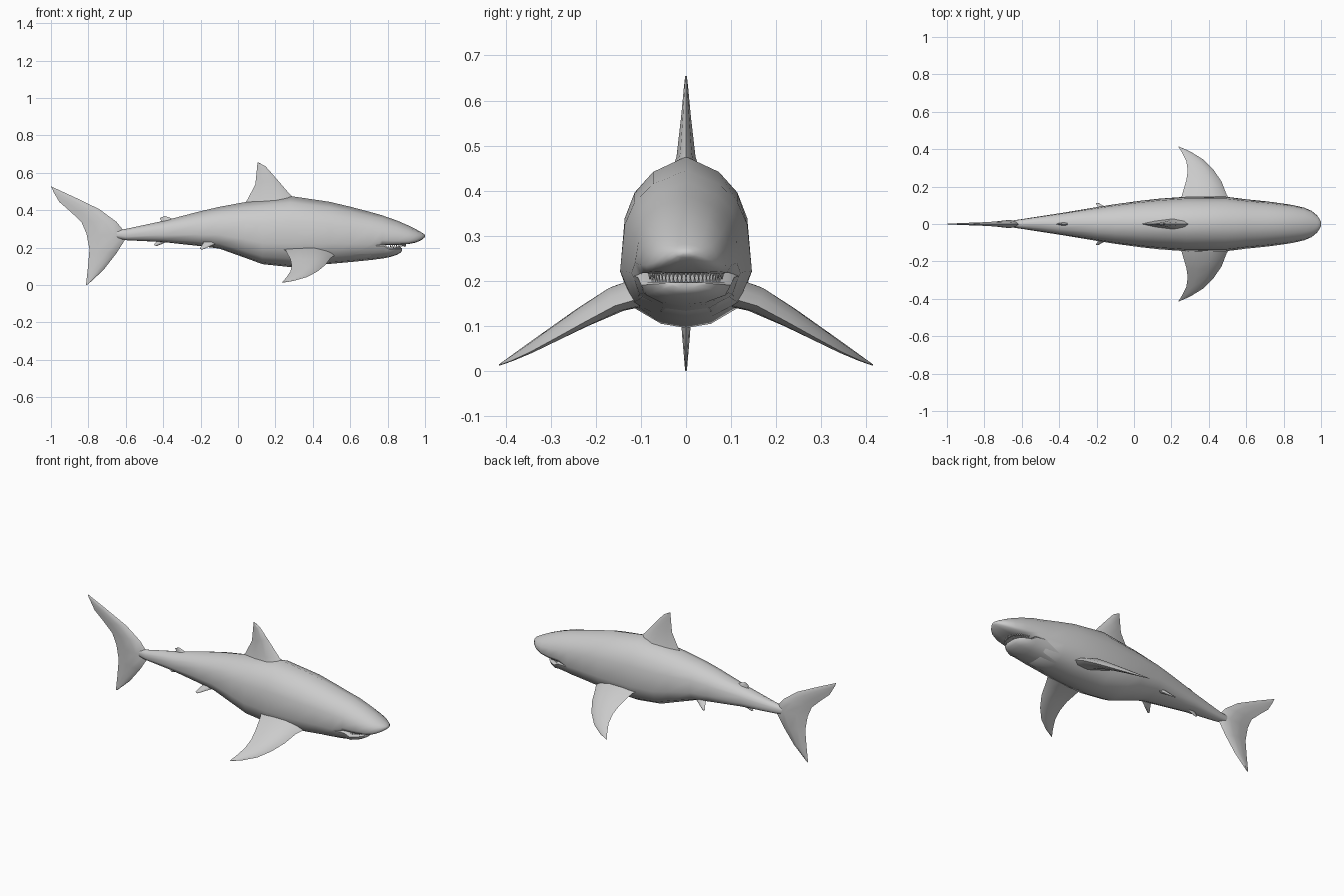
import bpy, bmesh, math
from mathutils import Vector


def finish(bm, name, angle):
    bmesh.ops.remove_doubles(bm, verts=bm.verts, dist=0.0002)
    bmesh.ops.recalc_face_normals(bm, faces=bm.faces)
    me = bpy.data.meshes.new(name)
    bm.to_mesh(me)
    bm.free()
    ob = bpy.data.objects.new(name, me)
    bpy.context.collection.objects.link(ob)
    bpy.ops.object.select_all(action='DESELECT')
    ob.select_set(True)
    bpy.context.view_layer.objects.active = ob
    bpy.ops.object.shade_smooth_by_angle(angle=math.radians(angle))
    return ob


def loft(name, rings, angle=60):
    """Skin a list of closed rings and cap both ends."""
    bm = bmesh.new()
    vs = [[bm.verts.new(p) for p in r] for r in rings]
    n = len(vs[0])
    for a, b in zip(vs, vs[1:]):
        for i in range(n):
            j = (i + 1) % n
            bm.faces.new((a[i], a[j], b[j], b[i]))
    bm.faces.new(vs[0])
    bm.faces.new(vs[-1])
    return finish(bm, name, angle)


def section(x, top, bottom, w, half):
    """Symmetric cross-section; half = (width fraction, height fraction) top to bottom."""
    right = [(x, w * u, bottom + (top - bottom) * v) for u, v in half]
    return right + [(p[0], -p[1], p[2]) for p in right[-2:0:-1]]


def fin(name, stations, normal, side=1):
    """Fin from (leading point, trailing point, half thickness) stations."""
    rings = []
    for lead, trail, t in stations:
        a, b, nrm = Vector(lead), Vector(trail), Vector(normal).normalized()
        ring = []
        for f, k in ((0, 0), (.1, .6), (.35, 1), (.7, .6), (1, 0), (.7, -.6), (.35, -1), (.1, -.6)):
            p = a.lerp(b, f) + nrm * t * k
            ring.append((p.x, p.y * side, p.z))
        rings.append(ring)
    return loft(name, rings)


# Body with the snout overhanging the mouth
ROUND = [(0, 1), (.5, .91), (.78, .79), (.93, .64), (1, .33), (.8, .12), (.38, .025), (0, 0)]
SNOUT = [(0, 1), (.48, .9), (.78, .7), (.93, .48), (1, .16), (.88, .02), (.4, 0), (0, 0)]
# x, top, bottom, half width, blend towards snout section
body = [(-.72, .285, .26, .008, 0), (-.6, .30, .24, .026, 0), (-.4, .343, .23, .057, 0),
        (-.2, .395, .208, .09, 0), (-.1, .418, .195, .106, 0), (.04, .444, .145, .125, 0),
        (.13, .456, .112, .135, 0), (.28, .476, .096, .146, 0), (.49, .445, .113, .146, 0),
        (.60, .419, .123, .132, 0), (.71, .39, .134, .121, 0), (.77, .373, .215, .113, 1),
        (.85, .345, .215, .101, 1), (.91, .319, .219, .087, 1), (.95, .299, .227, .070, .8),
        (.98, .282, .240, .045, .5), (.995, .273, .252, .022, .2), (1, .266, .258, .008, 0)]
rings = []
for x, top, bot, w, f in body:
    half = [(a + (c - a) * f, b + (d - b) * f) for (a, b), (c, d) in zip(ROUND, SNOUT)]
    rings.append(section(x, top, bot, w, half))
loft("body", rings)

# Lower jaw
JAW = [(0, 1), (.88, 1), (1, .85), (.88, .4), (.45, .08), (0, 0)]
jaw = [(.60, .225, .124, .122), (.71, .225, .134, .117), (.78, .22, .143, .107),
       (.81, .198, .149, .099), (.845, .198, .16, .083), (.868, .198, .172, .06),
       (.878, .197, .184, .032)]
loft("lower_jaw", [section(*s, JAW) for s in jaw], 45)


# Teeth along both jaws
def teeth(name, count, front, back, half_w, z, tip):
    bm = bmesh.new()
    for i in range(count):
        t = math.radians(-80 + 160 * i / (count - 1))
        x, y = back + (front - back) * math.cos(t), half_w * math.sin(t)
        base = [bm.verts.new((x + .004 * math.cos(a), y + .004 * math.sin(a), z))
                for a in (0, math.pi / 2, math.pi, 3 * math.pi / 2)]
        top = bm.verts.new((x, y, tip))
        for k in range(4):
            bm.faces.new((base[k], base[(k + 1) % 4], top))
        bm.faces.new(base)
    return finish(bm, name, 20)


teeth("upper_teeth", 25, .895, .80, .082, .219, .202)
teeth("lower_teeth", 23, .868, .79, .076, .196, .211)

# Tail fin, lower tip to upper tip
Y = (0, 1, 0)
fin("tail_fin", [((-.803, 0, .003), (-.813, 0, .0), .002), ((-.72, 0, .08), (-.803, 0, .09), .009),
                 ((-.65, 0, .17), (-.794, 0, .19), .015), ((-.59, 0, .265), (-.81, 0, .275), .022),
                 ((-.65, 0, .338), (-.837, 0, .337), .015), ((-.74, 0, .405), (-.895, 0, .392), .010),
                 ((-.87, 0, .468), (-.955, 0, .444), .006), ((-1, 0, .528), (-.985, 0, .495), .002)], Y)

# Dorsal fins and anal fin
fin("dorsal_fin", [((.33, 0, .44), (.02, 0, .42), .034), ((.275, 0, .488), (.05, 0, .455), .021),
                   ((.2, 0, .575), (.093, 0, .54), .011), ((.147, 0, .635), (.10, 0, .61), .005),
                   ((.112, 0, .654), (.104, 0, .655), .002)], Y)
fin("rear_dorsal_fin", [((-.33, 0, .345), (-.43, 0, .325), .012), ((-.365, 0, .36), (-.412, 0, .345), .006),
                        ((-.392, 0, .37), (-.418, 0, .358), .002)], Y)
fin("anal_fin", [((-.36, 0, .245), (-.43, 0, .245), .012), ((-.40, 0, .222), (-.44, 0, .228), .006),
                 ((-.437, 0, .208), (-.45, 0, .215), .002)], Y)

# Paired fins
for side, label in ((1, "left"), (-1, "right")):
    fin(label + "_pectoral_fin",
        [((.53, .09, .165), (.21, .08, .205), .035), ((.495, .158, .145), (.255, .15, .185), .030),
         ((.468, .227, .108), (.28, .235, .138), .022), ((.425, .29, .073), (.287, .285, .105), .016),
         ((.37, .345, .043), (.28, .335, .072), .010), ((.30, .388, .023), (.258, .38, .04), .005),
         ((.24, .414, .013), (.236, .415, .015), .001)], (0, .55, .83), side)
    fin(label + "_pelvic_fin",
        [((-.07, .05, .24), (-.19, .05, .245), .015), ((-.14, .085, .212), (-.185, .08, .225), .009),
         ((-.19, .112, .19), (-.205, .112, .195), .002)], (0, .65, .75), side)
